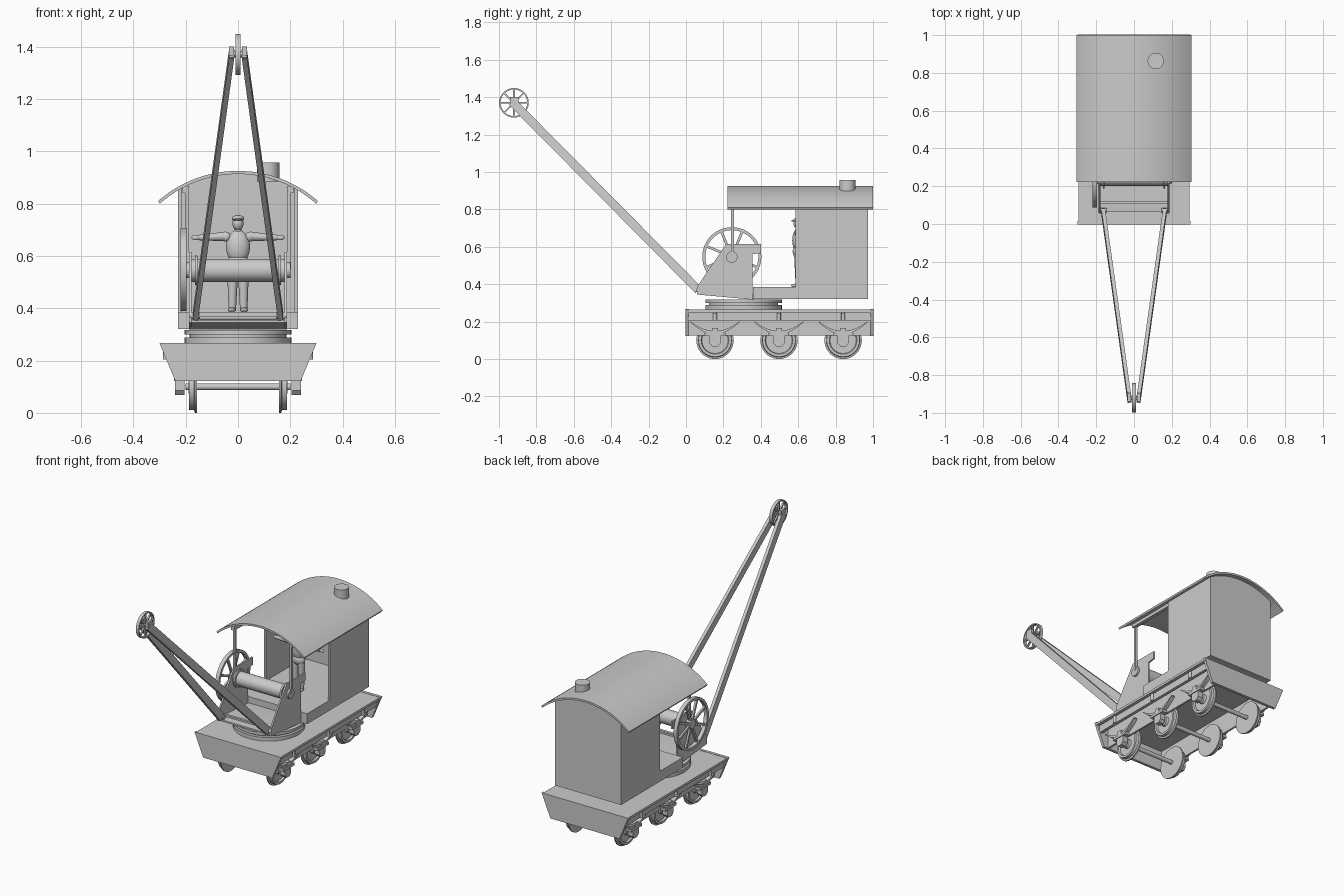
import bpy, bmesh, math
from mathutils import Vector, Matrix

if "Cube" in bpy.data.objects:
    bpy.data.objects.remove(bpy.data.objects["Cube"])


def finish(name, bm):
    bmesh.ops.recalc_face_normals(bm, faces=bm.faces)
    me = bpy.data.meshes.new(name)
    bm.to_mesh(me)
    bm.free()
    ob = bpy.data.objects.new(name, me)
    bpy.context.collection.objects.link(ob)
    return ob


def box(name, x, y, z):
    bm = bmesh.new()
    c = [(a + b) / 2 for a, b in (x, y, z)]
    s = [b - a for a, b in (x, y, z)]
    bmesh.ops.create_cube(bm, size=1, matrix=Matrix.Translation(c) @ Matrix.Diagonal((*s, 1)))
    return finish(name, bm)


def prism(name, pts, axis, a, b):
    """Extrude a 2D outline: (y, z) along x, or (x, z) along y."""
    bm = bmesh.new()
    put = (lambda p, t: (t, p[0], p[1])) if axis == 'x' else (lambda p, t: (p[0], t, p[1]))
    f = bm.faces.new([bm.verts.new(put(p, a)) for p in pts])
    ext = bmesh.ops.extrude_face_region(bm, geom=[f])
    d = Vector(put((0, 0), b - a))
    bmesh.ops.translate(bm, vec=d, verts=[v for v in ext['geom'] if isinstance(v, bmesh.types.BMVert)])
    return finish(name, bm)


def rod(name, p, q, r1, r2=None, seg=24):
    p, q = Vector(p), Vector(q)
    m = Matrix.Translation((p + q) / 2) @ (q - p).to_track_quat('Z', 'Y').to_matrix().to_4x4()
    bm = bmesh.new()
    bmesh.ops.create_cone(bm, cap_ends=True, segments=seg, radius1=r1,
                          radius2=r1 if r2 is None else r2, depth=(q - p).length, matrix=m)
    return finish(name, bm)


def beam(name, p, q, w, h):
    """Rectangular bar from p to q, width w roughly along x."""
    p, q = Vector(p), Vector(q)
    d = (q - p).normalized()
    ref = Vector((1, 0, 0)) if abs(d.x) < 0.9 else Vector((0, 1, 0))
    u = d.cross(ref).normalized()
    m = Matrix((u.cross(d), u, d)).transposed().to_4x4()
    m = Matrix.Translation((p + q) / 2) @ m @ Matrix.Diagonal((w, h, (q - p).length, 1))
    bm = bmesh.new()
    bmesh.ops.create_cube(bm, size=1, matrix=m)
    return finish(name, bm)


def lathe(name, prof, y, z, seg=40):
    """Revolve a closed (x, radius) outline about the x direction."""
    bm = bmesh.new()
    rings = []
    for i in range(seg):
        a = 2 * math.pi * i / seg
        rings.append([bm.verts.new((x, y + r * math.cos(a), z + r * math.sin(a))) for x, r in prof])
    n = len(prof)
    for i in range(seg):
        A, B = rings[i], rings[(i + 1) % seg]
        for j in range(n):
            k = (j + 1) % n
            bm.faces.new((A[j], A[k], B[k], B[j]))
    return finish(name, bm)


def spoked(name, x, w, y, z, r, rim, hub, spoke, offset):
    h = w / 2
    lathe(name + "_rim", [(x - h, r - rim), (x - h, r), (x + h, r), (x + h, r - rim)], y, z, 48)
    rod(name + "_hub", (x - h, y, z), (x + h, y, z), hub)
    for i in range(8):
        a = offset + i * math.pi / 4
        e = (x, y + (r - rim / 2) * math.cos(a), z + (r - rim / 2) * math.sin(a))
        beam(name + "_spoke", (x, y, z), e, w * 0.5, spoke)


def ball(name, c, s):
    bm = bmesh.new()
    bmesh.ops.create_uvsphere(bm, u_segments=20, v_segments=12, radius=1,
                              matrix=Matrix.Translation(c) @ Matrix.Diagonal((*s, 1)))
    return finish(name, bm)


SIDES = ((-1, "left"), (1, "right"))


def span(s, a, b):
    return tuple(sorted((s * a, s * b)))


# Wagon deck, end plates and frame
box("deck", (-.295, .295), (0, 1), (.25, .265))
for nm, a in (("front", -.003), ("rear", .985)):
    prism(nm + "_end_plate", [(-.3, .267), (.3, .267), (.24, .122), (-.24, .122)], 'y', a, a + .018)
for s, nm in SIDES:
    box(nm + "_outer_sill", span(s, .255, .275), (.012, .988), (.205, .252))
    box(nm + "_frame_plate", span(s, .198, .21), (.012, .988), (.125, .252))

# Wheelsets, axle boxes and leaf springs
for y in (.155, .497, .84):
    rod("axle", (-.2, y, .1), (.2, y, .1), .013)
    for s, nm in SIDES:
        prof = [(.157, 0.001), (.157, .1), (.165, .1), (.168, .09), (.187, .088), (.187, .074),
                (.176, .07), (.176, .03), (.19, .026), (.19, .001)]
        lathe(nm + "_wheel", [(s * x, r) for x, r in prof], y, .1)
        prism(nm + "_axle_box", [(y - .03, .14), (y - .03, .085), (y - .015, .068), (y + .015, .068),
                                 (y + .03, .085), (y + .03, .14)], 'x', s * .205, s * .24)
        box(nm + "_axle_box_flange", span(s, .21, .245), (y - .055, y + .055), (.122, .138))
        arc = [(i / 8 * .13, .15 + .052 * (i / 8) ** 2) for i in range(-8, 9)]
        low = [(a, b - .022 * (1 - .7 * abs(a) / .13)) for a, b in reversed(arc)]
        prism(nm + "_leaf_spring", [(y + a, b) for a, b in arc + low], 'x', s * .215, s * .24)
        box(nm + "_spring_buckle", span(s, .212, .244), (y - .016, y + .016), (.125, .165))
        rod(nm + "_sill_bolt", (s * .277, y, .205), (s * .277, y, .247), .01, seg=12)

# Turntable
rod("turntable_lower", (0, .308, .263), (0, .308, .288), .204, seg=48)
rod("turntable_core", (0, .308, .28), (0, .308, .305), .185, seg=48)
rod("turntable_upper", (0, .308, .299), (0, .308, .317), .204, seg=48)

# Crane bed and side cheeks
prism("crane_bed", [(.065, .345), (.065, .355), (.115, .36), (.36, .345), (.36, .318)], 'x', -.178, .178)
box("bed_cross_bar", (-.178, .178), (.105, .12), (.345, .37))
cheek = [(.058, .345), (.058, .385), (.215, .615), (.402, .615), (.402, .567), (.355, .56), (.355, .318)]
for s, nm in SIDES:
    prism(nm + "_cheek", cheek, 'x', s * .178, s * .188)
    rod(nm + "_drum_bearing", (s * .17, .245, .545), (s * .2, .245, .545), .03)

# Winding drum and large spoked gear
rod("drum", (-.178, .245, .545), (.178, .245, .545), .044, seg=32)
for s, nm in SIDES:
    rod(nm + "_drum_flange", (s * .155, .245, .545), (s * .165, .245, .545), .056, seg=32)
spoked("gear", -.208, .024, .245, .547, .158, .016, .03, .014, math.pi / 8)

# Boom arms and head pulley
for s, nm in SIDES:
    foot, head = Vector((s * .163, .065, .37)), Vector((s * .024, -.93, 1.375))
    beam(nm + "_boom_arm", foot, head, .02, .046)
    rod(nm + "_boom_foot_pin", (s * .145, .07, .372), (s * .185, .07, .372), .014)
    box(nm + "_boom_head_bracket", span(s, .016, .034), (-.94, -.895), (1.35, 1.4))
rod("pulley_pin", (-.036, -.92, 1.37), (.036, -.92, 1.37), .012)
spoked("pulley", 0, .02, -.92, 1.37, .079, .008, .016, .009, 0)

# Cab floor and walls, open at the front
box("cab_floor", (-.23, .23), (.357, .972), (.32, .385))
R, zc = .462, .463


def arch(r, half, n=24):
    t = math.asin(half / r)
    return [(r * math.sin(t * i / n), zc + r * math.cos(t * i / n)) for i in range(-n, n + 1)]


for s, nm in SIDES:
    box(nm + "_cab_wall", span(s, .216, .23), (.585, .972), (.32, .858))
prism("cab_rear_wall", [(-.23, .32)] + arch(R - .006, .23) + [(.23, .32)], 'y', .958, .972)

# Arched roof with posts, rails and chimney
prism("roof", arch(R, .305) + arch(R - .012, .299)[::-1], 'y', .222, 1.0)
for s, nm in SIDES:
    box(nm + "_roof_post", span(s, .188, .202), (.24, .256), (.55, .868))
    box(nm + "_roof_rail", span(s, .19, .212), (.235, .6), (.84, .866))
rod("chimney", (.115, .863, .885), (.115, .863, .958), .043, seg=32)

# Standing worker with arms outstretched
Y = .6
for s, nm in SIDES:
    rod(nm + "_leg", (s * .022, Y, .39), (s * .02, Y, .56), .014, .022, 16)
    ball(nm + "_boot", (s * .024, Y - .012, .393), (.014, .026, .01))
    rod(nm + "_upper_arm", (s * .045, Y, .675), (s * .1, Y, .672), .018, .014, 16)
    rod(nm + "_forearm", (s * .1, Y, .672), (s * .15, Y, .67), .014, .01, 16)
    ball(nm + "_hand", (s * .162, Y, .67), (.016, .007, .01))
    ball(nm + "_shoulder", (s * .045, Y, .673), (.019, .019, .019))
ball("hips", (0, Y, .575), (.043, .03, .035))
ball("torso", (0, Y, .635), (.046, .032, .065))
rod("neck", (0, Y, .68), (0, Y, .715), .013, seg=16)
ball("head", (0, Y, .724), (.021, .025, .028))
ball("cap", (0, Y, .743), (.024, .028, .013))
ball("cap_peak", (0, Y - .025, .739), (.017, .014, .004))

# Smooth the curved surfaces, keep edges sharp
for ob in bpy.data.objects:
    ob.select_set(True)
    bpy.context.view_layer.objects.active = ob
bpy.ops.object.shade_smooth_by_angle(angle=math.radians(35))
